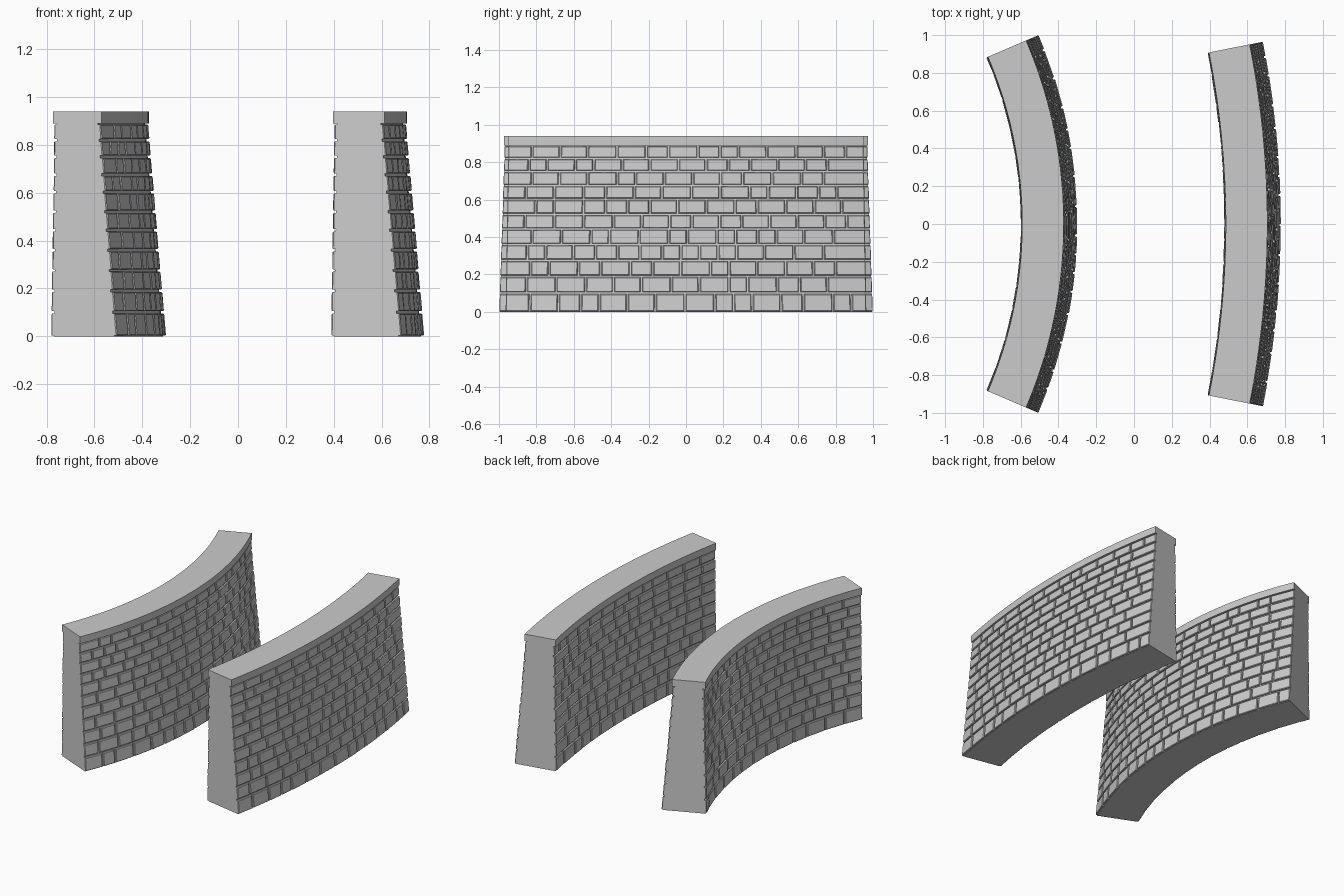
import bpy, bmesh, math, random

if "Cube" in bpy.data.objects:
    bpy.data.objects.remove(bpy.data.objects["Cube"])

random.seed(4)
ROWS = [0, .1, .19, .275, .36, .443, .521, .602, .675, .75, .82, .89]
TOP, BODY = 0.94, 0.89
DEPTH = 0.013      # how far the stones stand proud of the core
GAP = 0.005        # half of a joint


def finish(name, bm, smooth=False):
    bmesh.ops.recalc_face_normals(bm, faces=bm.faces)
    me = bpy.data.meshes.new(name)
    bm.to_mesh(me)
    bm.free()
    ob = bpy.data.objects.new(name, me)
    bpy.context.collection.objects.link(ob)
    if smooth:
        bpy.ops.object.select_all(action='DESELECT')
        ob.select_set(True)
        bpy.context.view_layer.objects.active = ob
        bpy.ops.object.shade_smooth_by_angle(angle=math.radians(30))
    return ob


def polar(cx, r, a, z):
    return (cx + r * math.cos(a), r * math.sin(a), z)


def swept(name, cx, half, profile, n=40):
    """Sweep a closed (radius, z) profile along the arc, with end caps."""
    bm = bmesh.new()
    rings = []
    for i in range(n + 1):
        a = -half + 2 * half * i / n
        rings.append([bm.verts.new(polar(cx, r, a, z)) for r, z in profile])
    k = len(profile)
    for p, q in zip(rings, rings[1:]):
        for j in range(k):
            bm.faces.new((p[j], p[(j + 1) % k], q[(j + 1) % k], q[j]))
    bm.faces.new(rings[0])
    bm.faces.new(rings[-1])
    finish(name, bm, True)


def stones(name, cx, half, r_low, r_high, side):
    """Courses of chamfered stones on one curved face (side +1 outer, -1 inner)."""
    bm = bmesh.new()

    def radius(z):
        return r_low + (r_high - r_low) * z / BODY

    def stone(a0, a1, z0, z1):
        rings = []
        shift = random.uniform(-.0015, .001)
        c = 0.004
        for inset, d in ((0, DEPTH + .002), (0, c), (c, 0)):
            da = inset / r_low
            ring = [(a0 + da, z0 + inset), (a1 - da, z0 + inset),
                    (a1 - da, z1 - inset), (a0 + da, z1 - inset)]
            rings.append([bm.verts.new(polar(cx, radius(z) + side * (shift - d), a, z))
                          for a, z in ring])
        for p, q in zip(rings, rings[1:]):
            for j in range(4):
                bm.faces.new((p[j], p[(j + 1) % 4], q[(j + 1) % 4], q[j]))
        bm.faces.new(rings[-1])
        bm.faces.new(rings[0])

    ga = GAP / r_low
    for i, (z0, z1) in enumerate(zip(ROWS, ROWS[1:])):
        cuts = [-half]
        step = random.uniform(.09, .12) if i % 2 else random.uniform(.13, .16)
        while cuts[-1] + (step + .07) / r_low < half:
            cuts.append(cuts[-1] + step / r_low)
            step = random.choice((.1, .12, .15, .155, .16))
        cuts.append(half)
        for j, (a, b) in enumerate(zip(cuts, cuts[1:])):
            stone(a + (ga if j else 0), b - (ga if b < half else 0),
                  z0 + (GAP if i else .003), z1 - GAP)
    finish(name, bm)


def wall(tag, cx, half, inner, outer):
    # battered core, coping slab and the stone facing on both sides
    o0, o1 = outer, outer - .076
    i0, i1 = inner, inner + .014
    d = DEPTH
    swept(tag + "_wall_core", cx, half,
          [(i0 + d, 0), (o0 - d, 0), (o1 - d, BODY), (i1 + d, BODY)])
    swept(tag + "_wall_coping", cx, half,
          [(i0 + .008, BODY), (outer - .072, BODY), (outer - .072, TOP), (i0 + .008, TOP)])
    stones(tag + "_outer_stones", cx, half, o0, o1, 1)
    stones(tag + "_inner_stones", cx, half, i0, i1, -1)


wall("left", -2.84, .4047, 2.24, 2.54)
wall("right", -4.172, .1962, 4.65, 4.95)
